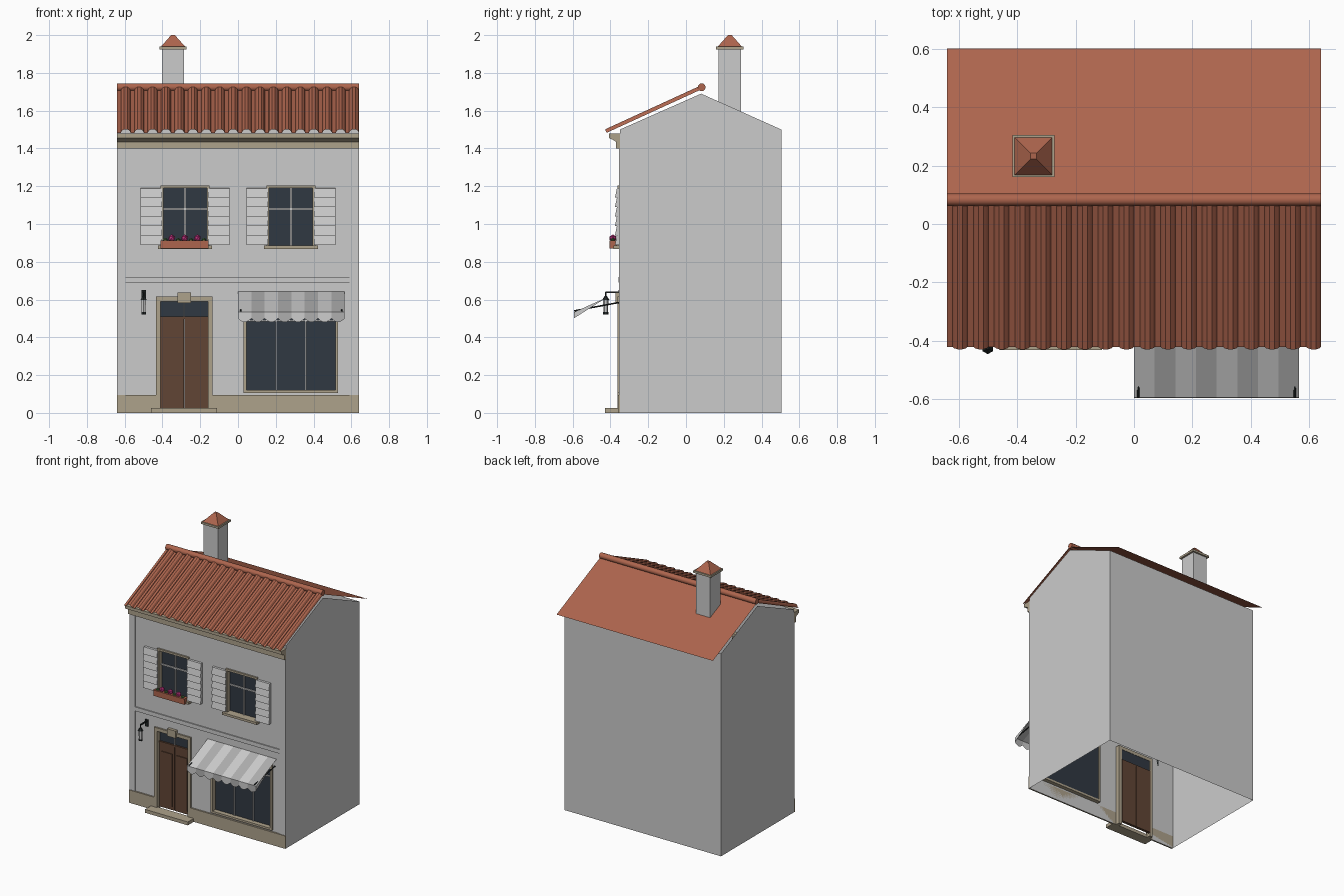
import bpy, bmesh, math
from mathutils import Vector

if "Cube" in bpy.data.objects:
    bpy.data.objects.remove(bpy.data.objects["Cube"])


def material(name, r, g, b):
    m = bpy.data.materials.new(name)
    m.diffuse_color = (r, g, b, 1)
    m.use_nodes = True
    m.node_tree.nodes["Principled BSDF"].inputs["Base Color"].default_value = m.diffuse_color
    return m


TILE = material("terracotta", 0.42, 0.13, 0.075)
STONE = material("stone", 0.42, 0.36, 0.26)
WOOD = material("wood", 0.12, 0.06, 0.035)
GLASS = material("glass", 0.03, 0.04, 0.055)
IRON = material("iron", 0.015, 0.02, 0.02)
STRIPE = material("grey_stripe", 0.42, 0.42, 0.42)
PINK = material("pink", 0.5, 0.03, 0.2)
LEAF = material("leaf", 0.05, 0.14, 0.04)


def mesh(name, verts, faces, mat=None, fix=False):
    me = bpy.data.meshes.new(name)
    me.from_pydata(verts, [], faces)
    if fix:
        bm = bmesh.new()
        bm.from_mesh(me)
        bmesh.ops.recalc_face_normals(bm, faces=bm.faces)
        bm.to_mesh(me)
        bm.free()
    ob = bpy.data.objects.new(name, me)
    bpy.context.collection.objects.link(ob)
    if mat:
        me.materials.append(mat)
    return ob


def boxes(name, items, mat=None):
    """Several boxes (x0, x1, y0, y1, z0, z1) in one object."""
    V, F = [], []
    for x0, x1, y0, y1, z0, z1 in items:
        n = len(V)
        V += [(x, y, z) for x in (x0, x1) for y in (y0, y1) for z in (z0, z1)]
        F += [[n + i for i in f] for f in ((0, 1, 3, 2), (4, 6, 7, 5), (0, 4, 5, 1),
                                           (2, 3, 7, 6), (0, 2, 6, 4), (1, 5, 7, 3))]
    return mesh(name, V, F, mat, True)


def prism(name, profile, x0, x1, mat=None):
    """Extrude a (y, z) profile along x."""
    n = len(profile)
    V = [(x, y, z) for x in (x0, x1) for y, z in profile]
    F = [list(range(n)), list(range(n, 2 * n))]
    F += [(i, (i + 1) % n, n + (i + 1) % n, n + i) for i in range(n)]
    return mesh(name, V, F, mat, True)


def rod(name, a, b, r1, r2=None, sides=8, mat=None):
    """Cylinder or cone between two points."""
    a, b = Vector(a), Vector(b)
    bpy.ops.mesh.primitive_cone_add(vertices=sides, radius1=r1, radius2=r1 if r2 is None else r2,
                                    depth=(b - a).length, location=(a + b) / 2)
    ob = bpy.context.object
    ob.rotation_euler = (b - a).to_track_quat('Z', 'Y').to_euler()
    ob.name = name
    if mat:
        ob.data.materials.append(mat)
    return ob


def surround(name, x0, x1, z0, z1, w, mat, y0=-0.362, y1=-0.32, sill=True):
    """Frame lying outside an opening, covering its reveal."""
    parts = [(x0 - w, x0, y0, y1, z0, z1), (x1, x1 + w, y0, y1, z0, z1),
             (x0 - w, x1 + w, y0, y1, z1, z1 + w)]
    if sill:
        parts.append((x0 - w, x1 + w, y0, y1, z0 - w, z0))
    return boxes(name, parts, mat)


W, YF, YB, YR, ZE, ZR = 0.64, -0.35, 0.505, 0.08, 1.5, 1.69
DOOR = (-0.41, -0.16, 0, 0.59)
SHOP = (0.045, 0.515, 0.12, 0.6)
WINS = [(c - 0.115, c + 0.115, 0.885, 1.19) for c in (-0.28, 0.28)]
HOLES = [DOOR, SHOP] + WINS

# Front wall with openings
xs = sorted({-W, W, *[h[i] for h in HOLES for i in (0, 1)]})
zs = sorted({0, ZE, *[h[i] for h in HOLES for i in (2, 3)]})
V, F = [(x, YF, z) for z in zs for x in xs], []
for j in range(len(zs) - 1):
    for i in range(len(xs) - 1):
        cx, cz = (xs[i] + xs[i + 1]) / 2, (zs[j] + zs[j + 1]) / 2
        if not any(h[0] < cx < h[1] and h[2] < cz < h[3] for h in HOLES):
            a = j * len(xs) + i
            F.append((a, a + 1, a + 1 + len(xs), a + len(xs)))
mesh("front_wall", V, F)

# Side and back walls, open below
gable = [(YF, 0), (YB, 0), (YB, ZE), (YR, ZR), (YF, ZE)]
mesh("side_and_back_walls", [(x, y, z) for x in (-W, W) for y, z in gable],
     [(4, 3, 2, 1, 0), (5, 6, 7, 8, 9), (6, 1, 2, 7)])

# Facade trim
boxes("corner_strips_and_band", [(-W, -0.595, -0.356, YF, 0.095, 1.4), (0.59, W, -0.356, YF, 0.095, 1.4),
                                 (-0.595, 0.59, -0.358, YF, 0.69, 0.72)])
boxes("plinth", [(-W, -0.435, -0.361, YF, 0, 0.095), (-0.135, W, -0.361, YF, 0, 0.095)], STONE)
prism("cornice", [(YF, 1.4), (-0.37, 1.4), (-0.37, 1.435), (-0.385, 1.445), (-0.408, 1.455),
                  (-0.408, 1.478), (YF, 1.478)], -W, W, STONE)

# Front door
surround("door_surround", *DOOR, 0.025, STONE, sill=False)
boxes("door_step", [(-0.46, -0.11, -0.43, YF, 0, 0.025)], STONE)
boxes("keystone", [(-0.32, -0.25, -0.372, YF, 0.583, 0.637)], STONE)
boxes("door_leaves", [(-0.41, -0.287, -0.335, -0.315, 0.025, 0.5), (-0.283, -0.16, -0.335, -0.315, 0.025, 0.5),
                      (-0.41, -0.16, -0.34, -0.315, 0.498, 0.51)], WOOD)
boxes("door_panels", [(c - 0.045, c + 0.045, -0.341, -0.335, 0.05, 0.44) for c in (-0.347, -0.223)], WOOD)
boxes("door_transom_glass", [(-0.41, -0.16, -0.327, -0.322, 0.51, 0.59)], GLASS)
boxes("door_transom_bar", [(-0.288, -0.282, -0.335, -0.325, 0.51, 0.59)])

# Shop window
surround("shop_window_surround", *SHOP, 0.015, STONE)
boxes("shop_window_glass", [(0.045, 0.515, -0.327, -0.322, 0.12, 0.6)], GLASS)
boxes("shop_window_bars", [(x - 0.004, x + 0.004, -0.337, -0.325, 0.12, 0.6) for x in (0.202, 0.358)]
      + [(0.045, 0.515, -0.337, -0.325, 0.483, 0.491)])

# Upper windows with louvred shutters
for side, (x0, x1, z0, z1) in zip(("left", "right"), WINS):
    c = (x0 + x1) / 2
    surround(side + "_window_surround", x0, x1, z0, z1, 0.014, STONE)
    boxes(side + "_window_glass", [(x0, x1, -0.327, -0.322, z0, z1)], GLASS)
    boxes(side + "_window_bars", [(c - 0.005, c + 0.005, -0.337, -0.325, z0, z1),
                                  (x0, x1, -0.337, -0.325, 1.075, 1.085)])
    boxes(side + "_window_sill", [(c - 0.143, c + 0.143, -0.385, YF, 0.868, 0.885)], STONE)
    for s in (-1, 1):
        prof, n = [(YF, 1.19), (YF, 0.89)], 6
        for k in range(n):
            z = 0.89 + k * 0.05
            prof += [(-0.376, z), (-0.366, z + 0.049)]
        xa, xb = sorted((c + s * 0.122, c + s * 0.235))
        prism(side + "_window_shutter", prof, xa, xb)

# Flower box
boxes("flower_box", [(-0.41, -0.155, -0.405, -0.365, 0.87, 0.912)], TILE)
for i in range(7):
    x = -0.385 + i * 0.034
    bloom = i in (1, 3, 5)
    bpy.ops.mesh.primitive_ico_sphere_add(subdivisions=1, radius=0.02 if bloom else 0.014,
                                          location=(x, -0.387, 0.925 if bloom else 0.913))
    ob = bpy.context.object
    ob.name = "flower" if bloom else "leaves"
    ob.data.materials.append(PINK if bloom else LEAF)

# Striped awning with scalloped valance
for i in range(8):
    w = 0.565 / 8
    a, b = i * w, (i + 1) * w
    V = [(a, -0.355, 0.642), (b, -0.355, 0.642), (a, -0.594, 0.533), (b, -0.594, 0.533)]
    V += [(a + w * k / 6, -0.595, 0.5 - 0.02 * math.sin(math.pi * k / 6)) for k in range(7)]
    mesh("awning_stripe", V, [(0, 2, 3, 1), (2, 4, 5, 6, 7, 8, 9, 10, 3)], STRIPE if i % 2 else None)
for x in (0, 0.565):
    mesh("awning_side_flap", [(x, -0.594, 0.533), (x, -0.594, 0.5), (x, -0.42, 0.611)],
         [(0, 1, 2) if x else (2, 1, 0)])
for x in (0.015, 0.55):
    rod("awning_arm", (x, -0.593, 0.54), (x, -0.352, 0.585), 0.004, mat=IRON)

# Wall lantern
L = (-0.5, -0.425)
boxes("lantern_bracket", [(-0.512, -0.488, -0.358, YF, 0.6, 0.65), (-0.505, -0.495, -0.425, YF, 0.634, 0.642)], IRON)
rod("lantern_hanger", (*L, 0.615), (*L, 0.64), 0.004, mat=IRON)
rod("lantern_cap", (*L, 0.597), (*L, 0.62), 0.02, 0.005, 6, IRON)
rod("lantern_glass", (*L, 0.533), (*L, 0.597), 0.011, 0.015, 6)
rod("lantern_base", (*L, 0.522), (*L, 0.533), 0.014, sides=6, mat=IRON)

# Front roof: barrel tiles as a ribbed sheet
pitch = 2 * W / 18
normal = Vector((0, -0.229, 0.5)).normalized()
row = []
for i in range(18):
    for t, h in ((0, 0), (0.28, 0), (0.36, 0.012), (0.52, 0.02), (0.76, 0.02), (0.92, 0.012)):
        row.append((-W + (i + t) * pitch, h))
row.append((W, 0))
V = [Vector((x, y, z)) + normal * h for y, z in ((-0.42, 1.483), (0.08, 1.712)) for x, h in row]
n = len(row)
mesh("front_roof_tiles", V, [(i, i + 1, n + i + 1, n + i) for i in range(n - 1)], TILE)

# Rear roof sheet and ridge
mesh("rear_roof", [(-W, YR, 1.715), (W, YR, 1.715), (W, 0.6, 1.483), (-W, 0.6, 1.483)], [(0, 1, 2, 3)], TILE)
rod("ridge_tile", (-W, 0.083, 1.724), (W, 0.083, 1.724), 0.021, sides=12, mat=TILE)
bpy.ops.object.shade_smooth_by_angle()

# Chimney
cx, cy = -0.344, 0.232
boxes("chimney", [(cx - 0.058, cx + 0.058, cy - 0.06, cy + 0.06, 1.58, 1.926)])
boxes("chimney_slab", [(cx - 0.072, cx + 0.072, cy - 0.072, cy + 0.072, 1.924, 1.939)], STONE)
cap = [(cx + sx * r, cy + sy * r, z) for r, z in ((0.064, 1.939), (0.01, 2.0))
       for sx, sy in ((-1, -1), (1, -1), (1, 1), (-1, 1))]
mesh("chimney_cap", cap, [(0, 1, 2, 3), (4, 5, 6, 7)] + [(i, (i + 1) % 4, 4 + (i + 1) % 4, 4 + i) for i in range(4)],
     TILE, True)
